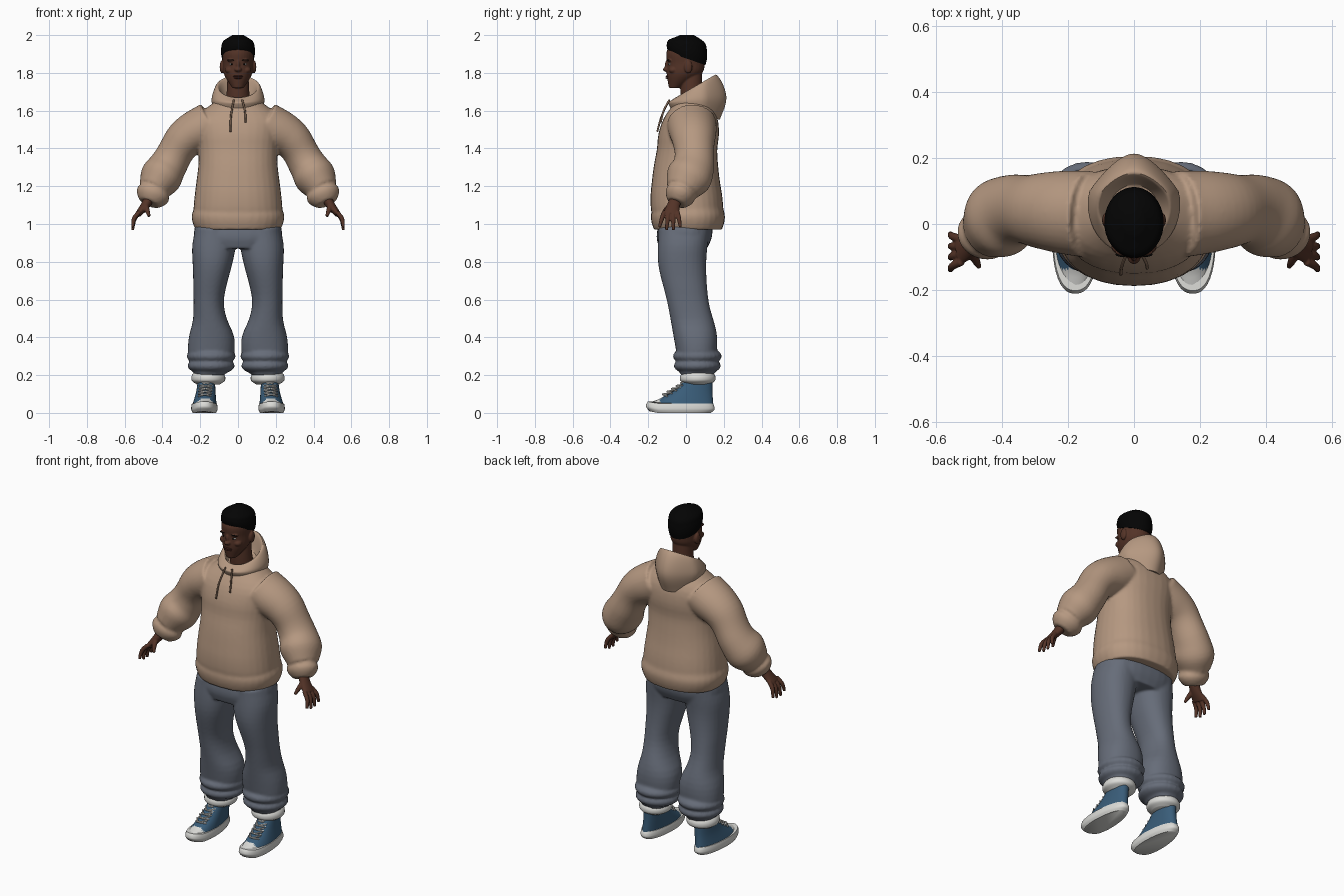
import bpy
import bmesh
import math
from mathutils import Matrix, Vector

default_cube = bpy.data.objects.get("Cube")
if default_cube:
    bpy.data.objects.remove(default_cube, do_unlink=True)


def material(name, hex_code):
    colour = [(byte / 255) ** 2.2 for byte in bytes.fromhex(hex_code)] + [1]
    made = bpy.data.materials.new(name)
    made.use_nodes = True
    made.diffuse_color = colour
    made.node_tree.nodes["Principled BSDF"].inputs["Base Color"].default_value = colour
    return made


fleece = material("tan fleece", "B49780")
cord = material("cord brown", "8A6F5C")
cloth = material("grey blue cloth", "666C78")
skin = material("dark skin", "54362B")
lip_brown = material("lip brown", "4A2A25")
black = material("soft black", "0C0C0C")
white = material("off white", "DADAD6")
canvas = material("canvas blue", "3C5D78")


def spline(values, t):
    """Smooth curve through evenly spaced values, with t from start to end."""
    position = t * (len(values) - 1)
    i = min(int(position), len(values) - 2)
    f = position - i
    b, c = values[i], values[i + 1]
    a = values[i - 1] if i else b * 2 - c
    d = values[i + 2] if i + 2 < len(values) else c * 2 - b
    return b + (c - a + (a * 2 - b * 5 + c * 4 - d + ((b - c) * 3 + d - a) * f) * f) * f / 2


def loft(bm, path, width, depth=None, ratio=1, tilt=None, along=False, sides=32, power=2, steps=24):
    """Closed skin of oval rings on a path, level (or tilted) or square to it."""
    path = [Vector(point) for point in path]
    times = [step / steps for step in range(steps + 1)]
    centres = [spline(path, t) for t in times]
    loops = []
    for i, t in enumerate(times):
        across = spline(width, t)
        deep = spline(depth, t) if depth else across * ratio
        if along:
            direction = (centres[min(i + 1, steps)] - centres[max(i - 1, 0)]).normalized()
            v = (Vector((0, 1, 0)) - direction * direction.y).normalized()
            u = direction.cross(v)
        else:
            angle = math.radians(spline(tilt, t)) if tilt else 0
            u = Vector((1, 0, 0))
            v = Vector((0, math.cos(angle), math.sin(angle)))
        loop = []
        for k in range(sides):
            turn = k * math.tau / sides
            c, s = [math.copysign(abs(w) ** (2 / power), w) for w in (math.cos(turn), math.sin(turn))]
            loop.append(bm.verts.new(centres[i] + u * across * c + v * deep * s))
        loops.append(loop)
    for low, high in zip(loops, loops[1:]):
        for k in range(sides):
            after = (k + 1) % sides
            bm.faces.new((low[k], low[after], high[after], high[k]))
    bm.faces.new(reversed(loops[0]))
    bm.faces.new(loops[-1])


def blob(bm, centre, radii):
    matrix = Matrix.Translation(centre) @ Matrix.Diagonal((*radii, 1))
    bmesh.ops.create_uvsphere(bm, u_segments=24, v_segments=16, radius=1, matrix=matrix)


def finish(bm, name, materials, voxel=None, mirror=False):
    """Make the object, mirroring it across x and fusing its parts if asked."""
    if mirror:
        copied = bmesh.ops.duplicate(bm, geom=bm.verts[:] + bm.edges[:] + bm.faces[:])["geom"]
        for element in copied:
            if isinstance(element, bmesh.types.BMVert):
                element.co.x *= -1
    bmesh.ops.recalc_face_normals(bm, faces=bm.faces[:])
    mesh = bpy.data.meshes.new(name)
    bm.to_mesh(mesh)
    bm.free()
    made = bpy.data.objects.new(name, mesh)
    bpy.context.collection.objects.link(made)
    if voxel:
        fuse = made.modifiers.new("fuse", "REMESH")
        fuse.mode = "VOXEL"
        fuse.voxel_size = voxel
        soften = made.modifiers.new("soften", "SMOOTH")
        soften.iterations = 3
        evaluated = made.evaluated_get(bpy.context.evaluated_depsgraph_get())
        mesh = bpy.data.meshes.new_from_object(evaluated)
        made.modifiers.clear()
        made.data = mesh
        mesh.materials.clear()
    for each in materials:
        mesh.materials.append(each)
    mesh.shade_smooth()
    mesh.set_sharp_from_angle(angle=math.radians(55))


# Sweater: body, hem band, balloon sleeve and cuff
bm = bmesh.new()
loft(bm, [(0, .01, .98), (0, 0, 1.31), (0, .035, 1.65)], power=2.3,
     width=[.22, .235, .23, .22, .21, .21, .22, .22, .12],
     depth=[.17, .19, .19, .18, .17, .16, .16, .14, .09])
loft(bm, [(0, .01, .97), (0, .01, 1.08)], [.225, .24, .245, .235], ratio=.8, power=2.3)
loft(bm, [(.14, .03, 1.53), (.28, .04, 1.45), (.37, .04, 1.31), (.45, -.02, 1.18)],
     [.12, .115, .105, .095, .1, .11, .08], ratio=1.1, along=True)
loft(bm, [(.44, -.02, 1.18), (.47, -.05, 1.11)], [.08, .09, .08, .055], ratio=.9, along=True)
finish(bm, "sweater", [fleece], voxel=.009, mirror=True)

# Hood lying open behind the neck, drawn to a point at the back
bm = bmesh.new()
loft(bm, [(0, .05, 1.58), (0, .06, 1.66), (0, .05, 1.73), (0, .04, 1.66)],
     [.12, .14, .11, .075], ratio=1.1, tilt=[-12, 6, 30, 16], sides=48)
for vert in bm.verts:
    vert.co.x *= 1 - 3 * max(0, vert.co.y - .1)
finish(bm, "hood", [fleece])

# Drawstrings, one longer than the other
bm = bmesh.new()
for side, drop in ((-1, .17), (1, .12)):
    top = Vector((side * .022, -.088, 1.658))
    end = top + Vector((side * .018, -drop * .38, -drop))
    loft(bm, [top, (top + end) / 2 + Vector((side * .006, -.008, 0)), end], [.005, .005],
         along=True, sides=8)
finish(bm, "drawstrings", [cord])

# Baggy trousers: seat, leg and gathers above the ankle
bm = bmesh.new()
loft(bm, [(0, 0, 1.03), (0, -.015, .87)], [.21, .23, .23, .2], ratio=.63, power=2.5)
loft(bm, [(.12, -.01, .98), (.135, -.02, .79), (.155, .01, .59), (.14, .05, .4), (.15, .06, .2)],
     width=[.105, .115, .105, .09, .08, .09, .12, .12, .08],
     depth=[.135, .127, .11, .115, .09], power=2.2)
for height, radius in ((.3, .13), (.25, .125)):
    blob(bm, (.142, .06, height), (radius, radius, .05))
finish(bm, "trousers", [cloth], voxel=.008, mirror=True)

# Rolled socks
bm = bmesh.new()
loft(bm, [(.157, .062, .15), (.157, .062, .22)], [.06, .085, .09, .085, .07], ratio=1.05)
finish(bm, "socks", [white], mirror=True)


def shape_shoe(bm):
    """Narrow the heel and lift the toe."""
    for vert in bm.verts:
        vert.co.x -= (vert.co.x - .176) * .9 * max(0, vert.co.y + .05)
        vert.co.z += .2 * max(0, -.15 - vert.co.y)


# Shoe soles
bm = bmesh.new()
loft(bm, [(.178, -.03, 0), (.178, -.03, .05)], [.063, .07, .07, .067], ratio=2.57, sides=40, power=2.4)
shape_shoe(bm)
finish(bm, "shoe_soles", [white], mirror=True)

# Canvas uppers with a pale toe cap
bm = bmesh.new()
loft(bm, [(.178, -.03, .04), (.17, .03, .11), (.166, .07, .18)], [.065, .055, .05],
     depth=[.175, .11, .07], sides=48, power=2.2)
shape_shoe(bm)
for face in bm.faces:
    face.material_index = int(face.calc_center_median().y < -.135)
finish(bm, "shoe_uppers", [canvas, white], mirror=True)

# Crossed laces climbing the tongue
bm = bmesh.new()
for row in range(5):
    middle = Vector((.176 - row * .002, -.12 + row * .024, .095 + row * .015))
    for side in (-1, 1):
        loft(bm, [middle + Vector((-side * .034, .022, -.007)), middle + Vector((0, -.004, .003)),
                  middle + Vector((side * .034, .03, .007))], [.0045, .0045], along=True, sides=6, steps=8)
finish(bm, "laces", [white], mirror=True)

# Hands: palm, four spread fingers and thumb
bm = bmesh.new()
loft(bm, [(.45, -.04, 1.17), (.49, -.065, 1.1), (.53, -.08, 1.05)], [.03, .024, .016],
     depth=[.032, .034, .044], along=True)
for finger in range(4):
    spread = finger - 1.5
    root = Vector((.522, -.08 + spread * .023, 1.065))
    tip = Vector((.558, -.085 + spread * .037, .96 + abs(spread) * .015))
    knuckle = (root + tip) / 2 + Vector((.01, 0, .005))
    loft(bm, [root, knuckle, tip], [.012, .012, .008], along=True, sides=12)
loft(bm, [(.49, -.08, 1.1), (.48, -.11, 1.07), (.47, -.13, 1.04)], [.016, .013, .008], along=True, sides=12)
finish(bm, "hands", [skin], voxel=.004, mirror=True)

# Head: skull, neck, nose, brow, cheeks and ears
bm = bmesh.new()
loft(bm, [(0, -.06, 1.72), (0, -.012, 1.79), (0, 0, 1.85), (0, 0, 1.92), (0, 0, 1.98)],
     width=[.03, .073, .08, .08, .03], depth=[.03, .09, .1, .1, .04])
loft(bm, [(0, .045, 1.6), (0, .03, 1.7), (0, .03, 1.81)], [.07, .06, .055])
blob(bm, (0, -.095, 1.84), (.011, .018, .03))
blob(bm, (0, -.1, 1.818), (.02, .022, .013))
blob(bm, (.032, -.086, 1.866), (.027, .013, .008))
blob(bm, (.045, -.067, 1.815), (.024, .024, .018))
blob(bm, (.085, .012, 1.832), (.012, .022, .034))
finish(bm, "head", [skin], voxel=.004, mirror=True)

# Lips
bm = bmesh.new()
for height, half_width in ((1.782, .026), (1.773, .023)):
    blob(bm, (0, -.096, height), (half_width, .012, .005))
finish(bm, "lips", [lip_brown])

# Eyes, irises and eyebrows
for name, colour, centre, radii in (
        ("eyes", white, (.032, -.083, 1.846), (.014, .011, .005)),
        ("irises", black, (.032, -.091, 1.846), (.005, .004, .005)),
        ("eyebrows", black, (.034, -.092, 1.868), (.022, .008, .003))):
    bm = bmesh.new()
    blob(bm, centre, radii)
    finish(bm, name, [colour], mirror=True)

# Short cropped hair, lower at the nape
bm = bmesh.new()
loft(bm, [(0, .005, 1.875), (0, .005, 2)], [.085, .09, .088, .077, .03], ratio=1.22,
     tilt=[-19, -10, 0], sides=40)
finish(bm, "hair", [black])
